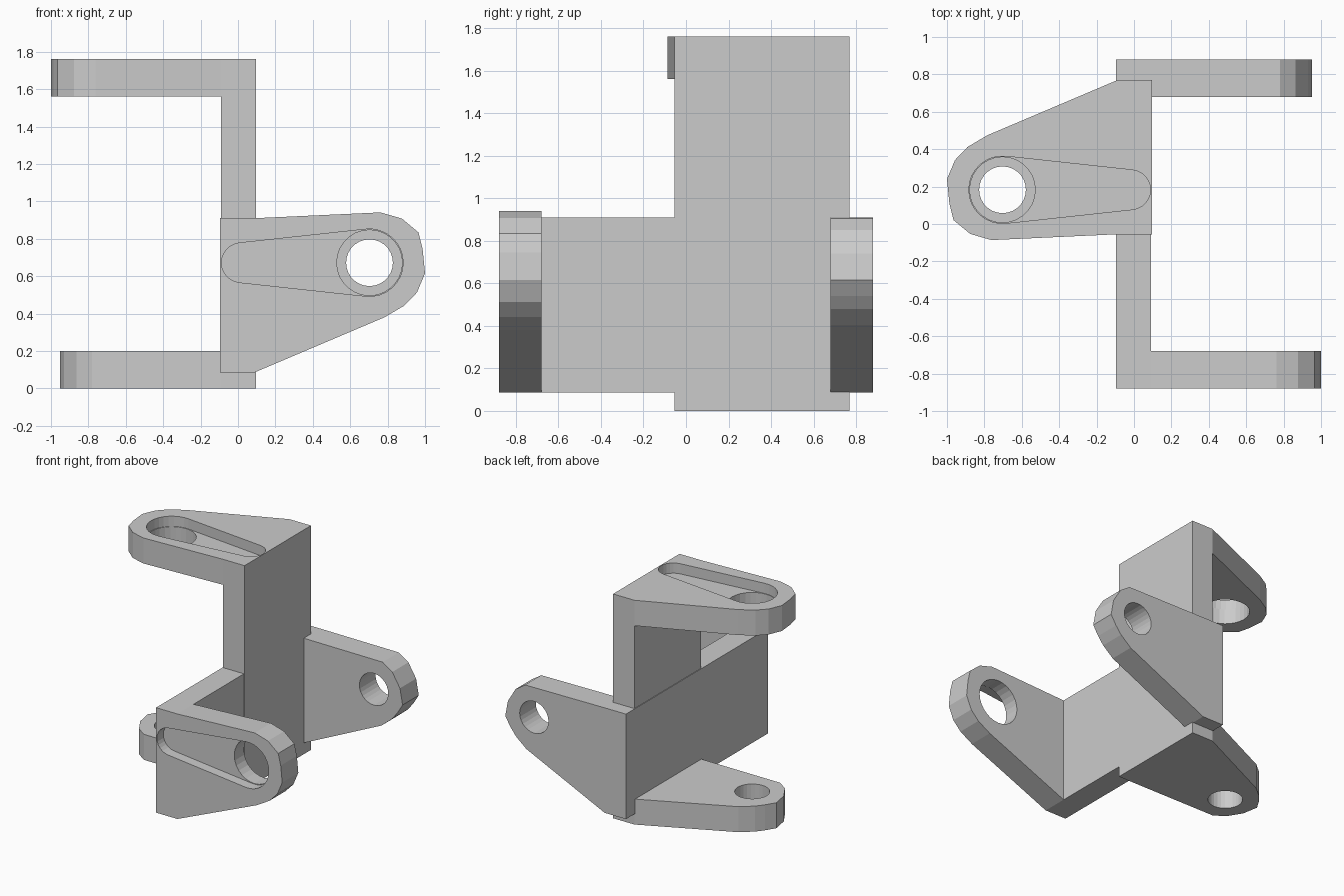
import bpy, bmesh
from math import sin, cos, pi, acos
from mathutils import Matrix

if "Cube" in bpy.data.objects:
    bpy.data.objects.remove(bpy.data.objects["Cube"])

HOLE = (0.703, 0.672)          # pin hole centre (x, z)


def prism(name, profile, y0, y1):
    """Extrude an x-z profile from y0 to y1."""
    bm = bmesh.new()
    face = bm.faces.new([bm.verts.new((x, y0, z)) for x, z in profile])
    ext = bmesh.ops.extrude_face_region(bm, geom=[face])
    verts = [g for g in ext["geom"] if isinstance(g, bmesh.types.BMVert)]
    bmesh.ops.translate(bm, verts=verts, vec=(0, y1 - y0, 0))
    bmesh.ops.recalc_face_normals(bm, faces=bm.faces)
    mesh = bpy.data.meshes.new(name)
    bm.to_mesh(mesh)
    bm.free()
    ob = bpy.data.objects.new(name, mesh)
    bpy.context.collection.objects.link(ob)
    return ob


def arc(cx, cz, r, a0, a1, n):
    return [(cx + r * cos(a0 + (a1 - a0) * i / n),
             cz + r * sin(a0 + (a1 - a0) * i / n)) for i in range(n + 1)]


def combine(ob, tool, operation):
    """Apply a boolean and remove the tool object."""
    mod = ob.modifiers.new("bool", 'BOOLEAN')
    mod.operation, mod.solver, mod.object = operation, 'EXACT', tool
    tool.hide_render = True
    bpy.context.view_layer.update()
    dg = bpy.context.evaluated_depsgraph_get()
    mesh = bpy.data.meshes.new_from_object(ob.evaluated_get(dg))
    ob.modifiers.clear()
    ob.data = mesh
    bpy.data.objects.remove(tool)


def circle(r):
    return arc(*HOLE, r, 0, 2 * pi, 28)[:-1]


# Profiles: both arms share the plate end, the front tip is slightly larger
root = [(0.09, 0.086), (-0.095, 0.086), (-0.095, 0.91), (0.09, 0.91)]
front_tip = [(0.762, 0.941), (0.876, 0.908), (0.965, 0.834), (0.987, 0.745),
             (1.0, 0.615), (0.957, 0.513), (0.89, 0.443), (0.783, 0.38)]
back_tip = [(0.78, 0.905), (0.863, 0.85), (0.93, 0.74), (0.953, 0.615),
            (0.907, 0.54), (0.86, 0.48), (0.77, 0.405)]

# Tapered recess: hull of a large and a small circle
R, r, sx = 0.18, 0.106, 0.018
t = acos((r - R) / (HOLE[0] - sx))
slot = arc(*HOLE, R, -t, t, 16) + arc(sx, HOLE[1], r, t, 2 * pi - t, 12)

# Bracket: two arms joined by a plate
bracket = prism("side_bracket", root + front_tip, -0.88, -0.68)
combine(bracket, prism("slot_cutter", slot, -1.0, -0.80), 'DIFFERENCE')
combine(bracket, prism("large_hole_cutter", circle(0.175), -1.0, -0.5), 'DIFFERENCE')

back_arm = prism("back_arm", root + back_tip, 0.68, 0.88)
combine(back_arm, prism("small_hole_cutter", circle(0.125), 0.5, 1.0), 'DIFFERENCE')

combine(bracket, prism("plate", root, -0.68, 0.68), 'UNION')
combine(bracket, back_arm, 'UNION')
bracket.data.name = "side_bracket"

# Second identical bracket, turned upright and interlocked with the first
upright = bpy.data.objects.new("upright_bracket", bracket.data.copy())
bpy.context.collection.objects.link(upright)
upright.data.transform(Matrix(((-1, 0, 0, 0), (0, 0, -1, 0.855),
                               (0, -1, 0, 0.88), (0, 0, 0, 1))))
